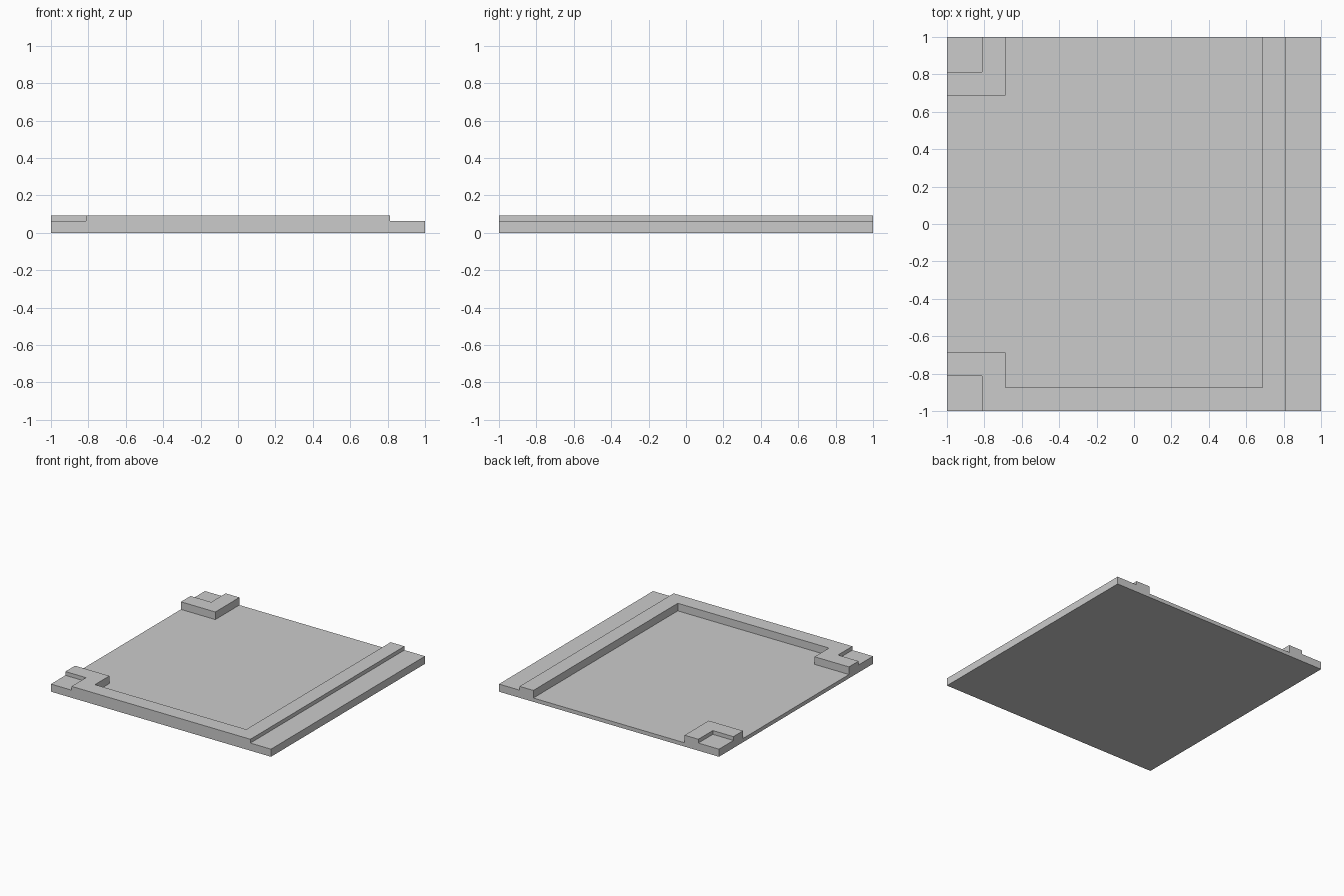
import bpy
import bmesh

if "Cube" in bpy.data.objects:
    bpy.data.objects.remove(bpy.data.objects["Cube"])

TOP, STEP, FLOOR = 0.09375, 0.0625, 0.03125
OVER = 1.1  # cutters overshoot the tile edge


def prism(name, outline, z0, z1):
    """Extrude a counter-clockwise outline from z0 to z1."""
    bm = bmesh.new()
    face = bm.faces.new([bm.verts.new((x, y, z0)) for x, y in outline])
    ext = bmesh.ops.extrude_face_region(bm, geom=[face])
    verts = [v for v in ext["geom"] if isinstance(v, bmesh.types.BMVert)]
    bmesh.ops.translate(bm, verts=verts, vec=(0, 0, z1 - z0))
    bmesh.ops.recalc_face_normals(bm, faces=bm.faces)
    mesh = bpy.data.meshes.new(name)
    bm.to_mesh(mesh)
    bm.free()
    obj = bpy.data.objects.new(name, mesh)
    bpy.context.collection.objects.link(obj)
    return obj


def rect(x0, y0, x1, y1):
    return [(x0, y0), (x1, y0), (x1, y1), (x0, y1)]


def carve(target, outline, depth_z):
    """Cut everything inside the outline down to depth_z."""
    cutter = prism("cutter", outline, depth_z, 0.3)
    cutter.hide_render = True
    mod = target.modifiers.new("carve", "BOOLEAN")
    mod.operation = "DIFFERENCE"
    mod.solver = "EXACT"
    mod.object = cutter
    bpy.context.view_layer.objects.active = target
    bpy.ops.object.modifier_apply(modifier=mod.name)
    bpy.data.objects.remove(cutter)


# Solid tile up to the rim height
tile = prism("floor_tile", rect(-1, -1, 1, 1), 0, TOP)

# Recessed floor, open at the back and between the two left corners
carve(tile, [(-0.6875, -0.875), (0.6875, -0.875), (0.6875, OVER),
             (-0.6875, OVER), (-0.6875, 0.6875), (-OVER, 0.6875),
             (-OVER, -0.6875), (-0.6875, -0.6875)], FLOOR)

# Lower ledge along the right side
carve(tile, rect(0.8125, -OVER, OVER, OVER), STEP)

# Lower square at each left corner
carve(tile, rect(-OVER, -OVER, -0.8125, -0.8125), STEP)
carve(tile, rect(-OVER, 0.8125, -0.8125, OVER), STEP)
